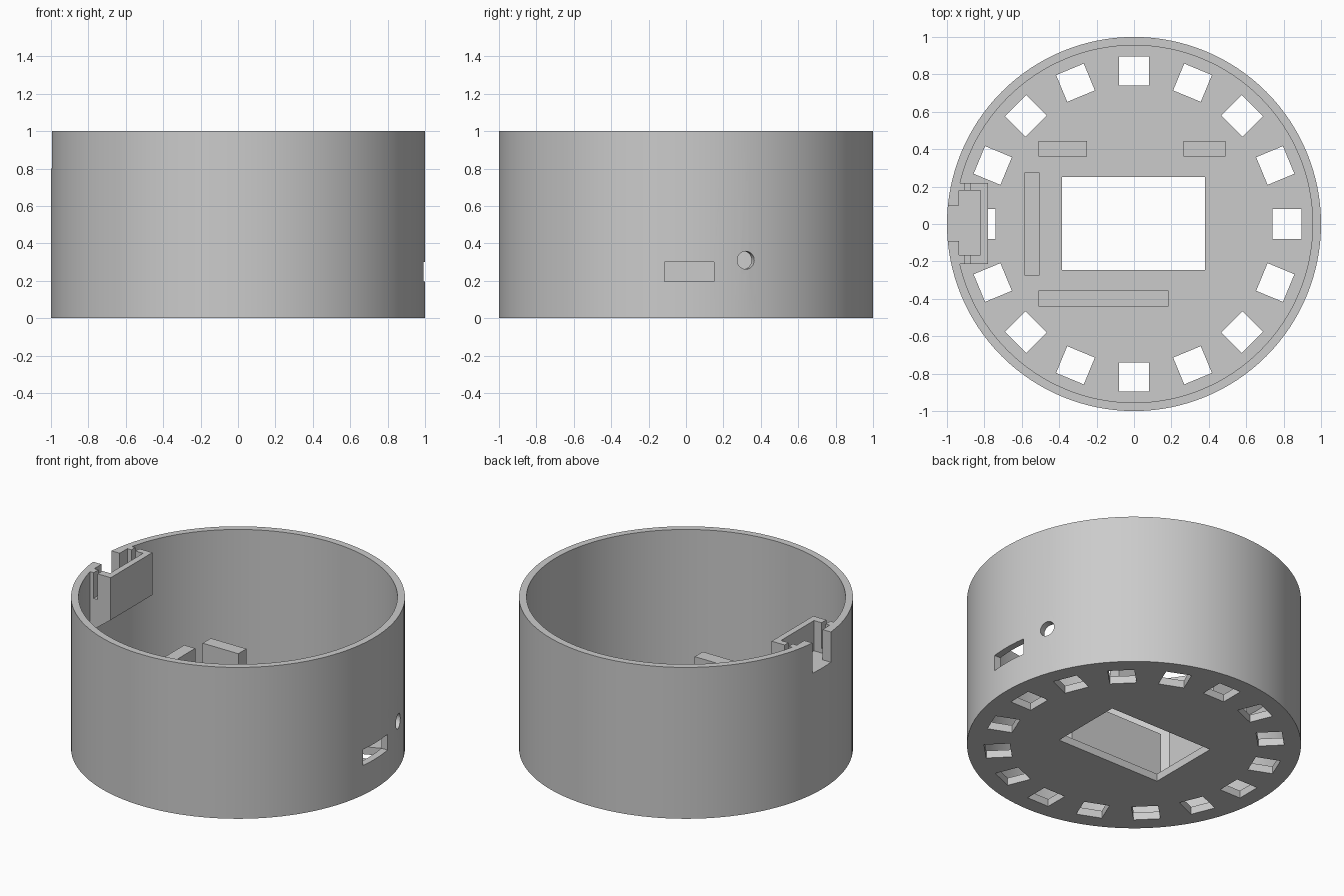
import bpy, bmesh, math
from mathutils import Matrix, Vector

if "Cube" in bpy.data.objects:
    bpy.data.objects.remove(bpy.data.objects["Cube"], do_unlink=True)

grey = bpy.data.materials.new("plain_grey")
grey.use_nodes = True
grey.diffuse_color = (0.6, 0.6, 0.6, 1)
grey.node_tree.nodes["Principled BSDF"].inputs["Base Color"].default_value = (0.6, 0.6, 0.6, 1)


def box(bm, x, y, z, turn=0.0):
    """Box spanning the x, y, z ranges, then turned about the z axis."""
    size = Vector((x[1] - x[0], y[1] - y[0], z[1] - z[0]))
    mid = Vector((sum(x), sum(y), sum(z))) / 2
    m = Matrix.Rotation(turn, 4, "Z") @ Matrix.Translation(mid) @ Matrix.Diagonal(size).to_4x4()
    bmesh.ops.create_cube(bm, size=1, matrix=m)


def cylinder(bm, r, depth, matrix, sides):
    bmesh.ops.create_cone(bm, cap_ends=True, segments=sides, radius1=r, radius2=r,
                          depth=depth, matrix=matrix)


def finish(bm, name):
    bmesh.ops.recalc_face_normals(bm, faces=bm.faces)
    mesh = bpy.data.meshes.new(name)
    bm.to_mesh(mesh)
    bm.free()
    obj = bpy.data.objects.new(name, mesh)
    bpy.context.collection.objects.link(obj)
    mesh.materials.append(grey)
    return obj


def combine(target, other, operation):
    """Apply a boolean and discard the helper object."""
    other.hide_render = True
    mod = target.modifiers.new("cut", "BOOLEAN")
    mod.operation = operation
    mod.solver = "EXACT"
    mod.object = other
    bpy.ops.object.select_all(action="DESELECT")
    bpy.context.view_layer.objects.active = target
    target.select_set(True)
    bpy.ops.object.modifier_apply(modifier=mod.name)
    bpy.data.objects.remove(other, do_unlink=True)


FLOOR, INNER, SIDES = 0.05, 0.955, 128

# Round open-topped shell
bm = bmesh.new()
cylinder(bm, 1, 1, Matrix.Translation((0, 0, 0.5)), SIDES)
housing = finish(bm, "round_housing")
bm = bmesh.new()
cylinder(bm, INNER, 1, Matrix.Translation((0, 0, FLOOR + 0.5)), SIDES)
combine(housing, finish(bm, "inner_cutter"), "DIFFERENCE")

# Switch holder on the wall, with a sloped underside
bm = bmesh.new()
profile = [(-0.965, 1), (-0.78, 1), (-0.78, 0.72), (-0.965, 0.58)]
face = bm.faces.new([bm.verts.new((x, -0.215, z)) for x, z in profile])
side = bmesh.ops.extrude_face_region(bm, geom=[face])["geom"]
bmesh.ops.translate(bm, vec=(0, 0.435, 0),
                    verts=[v for v in side if isinstance(v, bmesh.types.BMVert)])
combine(housing, finish(bm, "switch_holder"), "UNION")

# Upright ribs on the floor
bm = bmesh.new()
for x, y in [((-0.51, -0.25), (0.36, 0.445)), ((0.265, 0.49), (0.36, 0.445)),
             ((-0.51, 0.185), (-0.44, -0.355)), ((-0.585, -0.505), (-0.275, 0.275))]:
    box(bm, x, y, (FLOOR - 0.02, 0.42))
combine(housing, finish(bm, "floor_ribs"), "UNION")

# Floor window, ring of square holes, side port and round hole
bm = bmesh.new()
box(bm, (-0.385, 0.38), (-0.245, 0.25), (-0.1, 0.1))
for i in range(16):
    box(bm, (0.74, 0.895), (-0.08, 0.08), (-0.1, 0.1), i * math.tau / 16)
box(bm, (0.9, 1.1), (-0.115, 0.15), (0.195, 0.3))
radial = Matrix.Rotation(math.asin(0.32), 4, "Z") @ Matrix.Translation((1, 0, 0.31))
cylinder(bm, 0.048, 0.3, radial @ Matrix.Rotation(math.pi / 2, 4, "Y"), 32)
combine(housing, finish(bm, "opening_cutters"), "DIFFERENCE")

# Switch pocket, lever notch through the wall, and side slits
for name, x, y, z in [("pocket_cutter", (-0.935, -0.82), (-0.165, 0.18), (0.8, 1.2)),
                      ("notch_cutter", (-1.1, -0.9), (-0.09, 0.1), (0.8, 1.2)),
                      ("slit_cutter", (-0.905, -0.875), (-0.24, 0.24), (0.83, 1.2))]:
    bm = bmesh.new()
    box(bm, x, y, z)
    combine(housing, finish(bm, name), "DIFFERENCE")

# Smooth round walls, sharp corners
housing.data.materials.clear()
housing.data.materials.append(grey)
for poly in housing.data.polygons:
    poly.material_index = 0
bpy.ops.object.shade_smooth_by_angle(angle=math.radians(30))
